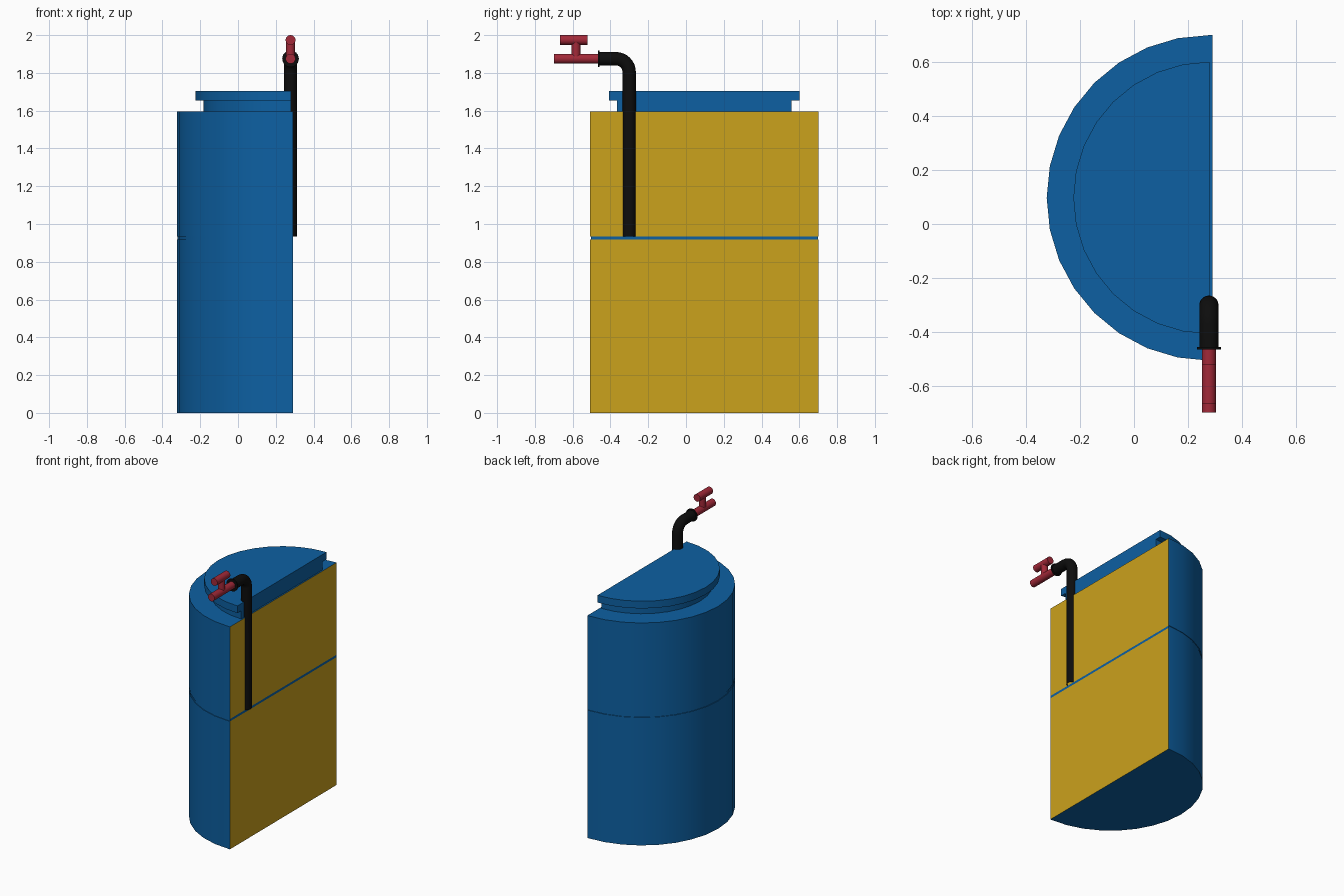
import bpy, bmesh
from math import sin, cos, pi, radians
from mathutils import Vector, Matrix

if "Cube" in bpy.data.objects:
    bpy.data.objects.remove(bpy.data.objects["Cube"])

CX, CY = 0.28, 0.097          # centre of the half-round tank
PX, PY, PZ = 0.278, -0.301, 1.875   # riser position and spout height


def material(name, rgb):
    m = bpy.data.materials.new(name)
    m.diffuse_color = (*rgb, 1)
    m.use_nodes = True
    m.node_tree.nodes["Principled BSDF"].inputs["Base Color"].default_value = m.diffuse_color
    return m


BLUE = material("blue", (0.004, 0.117, 0.362))
YELLOW = material("yellow", (0.60, 0.36, 0.012))
BLACK = material("black", (0.004, 0.004, 0.004))
RED = material("red", (0.36, 0.022, 0.04))


def finish(name, bm, mats):
    bmesh.ops.recalc_face_normals(bm, faces=bm.faces)
    me = bpy.data.meshes.new(name)
    bm.to_mesh(me)
    bm.free()
    for m in mats:
        me.materials.append(m)
    ob = bpy.data.objects.new(name, me)
    bpy.context.collection.objects.link(ob)
    bpy.ops.object.select_all(action='DESELECT')
    ob.select_set(True)
    bpy.context.view_layer.objects.active = ob
    bpy.ops.object.shade_smooth_by_angle(angle=radians(30))
    return ob


def half_round(name, profile, flat_x, panel_bands=()):
    """Stack half-disc rings (radius, z); listed bands get a yellow flat side."""
    bm = bmesh.new()
    rings = []
    for r, z in profile:
        pts = [(flat_x, CY + r)]
        pts += [(CX - r * sin(pi * i / 16), CY + r * cos(pi * i / 16)) for i in range(17)]
        pts.append((flat_x, CY - r))
        rings.append([bm.verts.new((x, y, z)) for x, y in pts])
    n = len(rings[0])
    for band, (a, b) in enumerate(zip(rings, rings[1:])):
        for i in range(n):
            j = (i + 1) % n
            f = bm.faces.new((a[i], a[j], b[j], b[i]))
            if i == n - 1 and band in panel_bands:
                f.material_index = 1
    bm.faces.new(rings[0])
    bm.faces.new(rings[-1])
    return finish(name, bm, [BLUE, YELLOW])


def rod(name, a, b, r, mat):
    a, b = Vector(a), Vector(b)
    bm = bmesh.new()
    rot = (b - a).to_track_quat('Z', 'Y').to_matrix().to_4x4()
    bmesh.ops.create_cone(bm, cap_ends=True, segments=24, radius1=r, radius2=r,
                          depth=(b - a).length,
                          matrix=Matrix.Translation((a + b) / 2) @ rot)
    return finish(name, bm, [mat])


# tank body in two halves with a thin seam, yellow cut panels on the flat side
half_round("tank_body", [(0.604, 0), (0.604, 0.917), (0.601, 0.918), (0.601, 0.933),
                         (0.604, 0.934), (0.604, 1.595)], 0.291, (0, 4))
# neck and lid
half_round("lid", [(0.462, 1.595), (0.462, 1.653), (0.505, 1.653), (0.505, 1.705)], 0.281)

# open riser pipe with an elbow towards the front
bend = 0.07
path = [(PY, 0.934)]
path += [(PY - bend + bend * cos(pi / 2 * k / 8), PZ - bend + bend * sin(pi / 2 * k / 8))
         for k in range(9)]
path.append((-0.462, PZ))
bm = bmesh.new()
rings = []
for k, (y, z) in enumerate(path):
    t = min(max(k - 1, 0), 8) / 8 * pi / 2
    out = Vector((0, cos(t), sin(t)))
    rings.append([bm.verts.new(Vector((PX, y, z)) + 0.0355 *
                  (Vector((cos(2 * pi * i / 24), 0, 0)) + out * sin(2 * pi * i / 24)))
                  for i in range(24)])
for a, b in zip(rings, rings[1:]):
    for i in range(24):
        j = (i + 1) % 24
        bm.faces.new((a[i], a[j], b[j], b[i]))
finish("riser_pipe", bm, [BLACK])
rod("pipe_flange", (PX, -0.457, PZ), (PX, -0.466, PZ), 0.044, BLACK)

# tap: spout, stem and handle
rod("tap_spout", (PX, -0.46, PZ), (PX, -0.70, PZ), 0.026, RED)
rod("tap_stem", (PX, -0.582, PZ), (PX, -0.582, 1.975), 0.023, RED)
rod("tap_handle", (PX, -0.667, 1.974), (PX, -0.521, 1.974), 0.026, RED)
